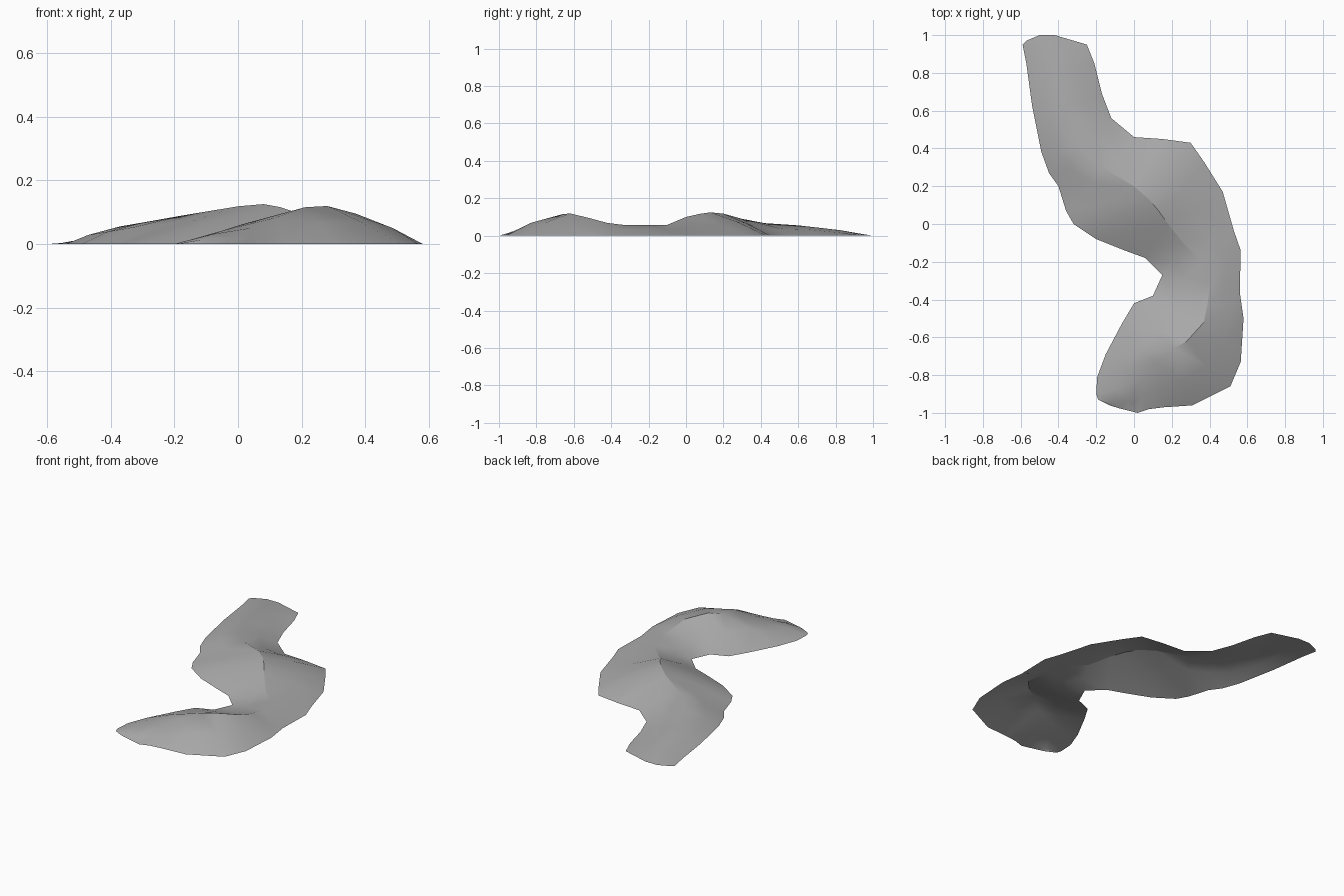
import bpy, bmesh, random
from mathutils import Vector

if "Cube" in bpy.data.objects:
    bpy.data.objects.remove(bpy.data.objects["Cube"])
random.seed(4)

# Flat grey stone colour
stone = bpy.data.materials.new("stone_grey")
stone.use_nodes = True
grey = (0.4, 0.4, 0.4, 1)
stone.diffuse_color = grey
stone.node_tree.nodes["Principled BSDF"].inputs["Base Color"].default_value = grey

# Ground edge on the inner (west) and outer (east) side, and the crest between
west = [(-.59, .95), (-.57, .85), (-.54, .63), (-.49, .38), (-.45, .27), (-.40, .2),
        (-.36, .07), (-.32, 0), (-.20, -.08), (-.05, -.14), (.06, -.18), (.15, -.27),
        (.10, -.38), (0, -.42), (-.06, -.52), (-.15, -.69), (-.195, -.81), (-.2, -.9),
        (-.19, -.93)]
east = [(-.25, .95), (-.21, .85), (-.17, .69), (-.12, .56), (0, .46), (.15, .45),
        (.30, .43), (.37, .33), (.47, .17), (.53, -.04), (.565, -.14), (.56, -.36),
        (.58, -.5), (.565, -.73), (.51, -.86), (.31, -.96), (.16, -.97), (.08, -.98),
        (.02, -1)]
crest = [(-.45, .95, .008), (-.40, .82, .03), (-.37, .6, .055), (-.30, .42, .067),
         (-.17, .3, .09), (0, .2, .118), (.08, .13, .125), (.13, .07, .116),
         (.18, .0, .10), (.26, -.1, .058), (.36, -.2, .056), (.4, -.32, .056),
         (.39, -.42, .068), (.37, -.52, .095), (.28, -.62, .119), (.21, -.66, .115),
         (.12, -.73, .083), (.04, -.82, .05), (-.02, -.93, .022)]

bm = bmesh.new()


def slope(edge, top):
    """Point halfway up a flank, slightly bulged and roughened."""
    p = Vector((*edge, 0)).lerp(Vector(top), 0.5)
    p.z *= random.uniform(0.98, 1.2)
    p.x += random.uniform(-.02, .02)
    p.y += random.uniform(-.02, .02)
    return p


# Loft the cross-sections along the winding ridge
rows = []
for w, c, e in zip(west, crest, east):
    points = [(*w, 0), slope(w, c), c, slope(e, c), (*e, 0)]
    rows.append([bm.verts.new(p) for p in points])
for a, b in zip(rows, rows[1:]):
    for i in range(4):
        bm.faces.new((a[i], b[i], b[i + 1], a[i + 1]))

# Rounded ends touching the ground
for row, tips in ((rows[0], [(-.57, .97), (-.5, 1), (-.42, 1), (-.27, .96)]),
                  (rows[-1], [(-.13, -.96), (-.08, -.975), (-.04, -.985), (0, -.995)])):
    rim = [row[0]] + [bm.verts.new((*p, 0)) for p in tips[:3]] + [row[4]]
    for i in range(4):
        loop = [row[i], row[i + 1], rim[i + 1], rim[i]]
        bm.faces.new(list(dict.fromkeys(loop)))

# Split into irregular triangles and face everything upward
bmesh.ops.triangulate(bm, faces=bm.faces[:], quad_method="SHORT_EDGE")
bm.normal_update()
for f in bm.faces:
    if f.normal.z < 0:
        f.normal_flip()

mesh = bpy.data.meshes.new("winding_ridge")
bm.to_mesh(mesh)
bm.free()
mesh.materials.append(stone)
ridge = bpy.data.objects.new("winding_ridge", mesh)
bpy.context.collection.objects.link(ridge)
bpy.context.view_layer.objects.active = ridge
ridge.select_set(True)
bpy.ops.object.shade_smooth_by_angle(angle=0.5)
